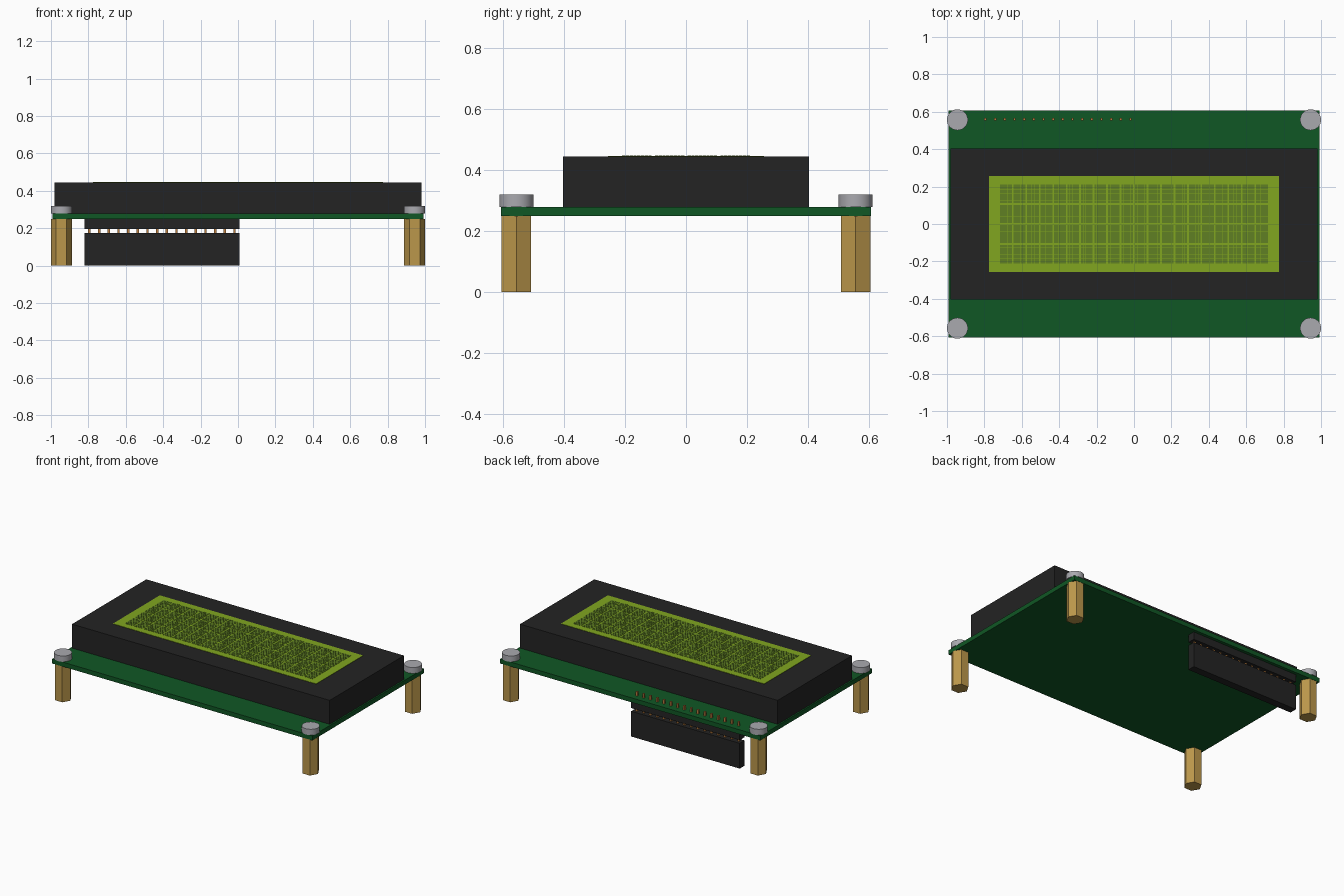
import bpy, bmesh, math
from mathutils import Matrix, Vector

cube = bpy.data.objects.get("Cube")
if cube:
    bpy.data.objects.remove(cube, do_unlink=True)


def material(name, rgb, roughness=0.6):
    m = bpy.data.materials.new(name)
    m.use_nodes = True
    bsdf = m.node_tree.nodes["Principled BSDF"]
    bsdf.inputs["Base Color"].default_value = (*rgb, 1)
    bsdf.inputs["Roughness"].default_value = roughness
    m.diffuse_color = (*rgb, 1)
    return m


BOARD = material("board green", (0.005, 0.095, 0.018))
BLACK = material("black plastic", (0.017, 0.017, 0.017))
LIME = material("screen lime", (0.22, 0.38, 0.014))
OLIVE = material("pixel olive", (0.115, 0.215, 0.017))
BRASS = material("brass", (0.50, 0.31, 0.07))
STEEL = material("steel", (0.40, 0.40, 0.43))
COPPER = material("pin copper", (0.50, 0.21, 0.05))


def add_box(bm, lo, hi):
    lo, hi = Vector(lo), Vector(hi)
    m = Matrix.Translation((lo + hi) / 2) @ Matrix.Diagonal((*(hi - lo), 1))
    bmesh.ops.create_cube(bm, size=1, matrix=m)


def finish(bm, name, mat):
    me = bpy.data.meshes.new(name)
    bm.to_mesh(me)
    bm.free()
    me.materials.append(mat)
    ob = bpy.data.objects.new(name, me)
    bpy.context.collection.objects.link(ob)
    return ob


def boxes(name, mat, *bounds):
    bm = bmesh.new()
    for lo, hi in bounds:
        add_box(bm, lo, hi)
    return finish(bm, name, mat)


def prism(name, mat, x, y, z0, z1, radius, sides, smooth=False):
    """Upright prism with a corner pointing along x."""
    bm = bmesh.new()
    m = Matrix.Translation((x, y, (z0 + z1) / 2)) @ Matrix.Rotation(math.pi / 2, 4, 'Z')
    bmesh.ops.create_cone(bm, cap_ends=True, segments=sides, radius1=radius,
                          radius2=radius, depth=z1 - z0, matrix=m)
    for f in bm.faces:
        f.smooth = smooth and len(f.verts) == 4
    return finish(bm, name, mat)


# Circuit board and display housing
Z_BOT, Z_TOP = 0.248, 0.279
boxes("circuit_board", BOARD, ((-0.992, -0.607, Z_BOT), (0.992, 0.607, Z_TOP)))
boxes("display_housing", BLACK, ((-0.982, -0.404, Z_TOP), (0.982, 0.404, 0.444)))
boxes("screen", LIME, ((-0.775, -0.256, 0.44), (0.775, 0.256, 0.4462)))

# Character cells: 20 columns by 4 rows, each 5 by 8 pixels
COLS, ROWS, PITCH_X, PITCH_Y = 20, 4, 0.0720, 0.1075
DOT_X, DOT_Y, GAP = 0.0127, 0.0123, 0.001
bm = bmesh.new()
for c in range(COLS):
    for r in range(ROWS):
        cx = (c - (COLS - 1) / 2) * PITCH_X
        cy = (r - (ROWS - 1) / 2) * PITCH_Y
        for i in range(5):
            for j in range(8):
                x = cx + (i - 2) * DOT_X
                y = cy + (j - 3.5) * DOT_Y
                hx, hy = (DOT_X - GAP) / 2, (DOT_Y - GAP) / 2
                add_box(bm, (x - hx, y - hy, 0.4455), (x + hx, y + hy, 0.4478))
finish(bm, "screen_pixels", OLIVE)

# Corner standoffs and screw heads
for sx, side in ((-1, "right"), (1, "left")):
    for sy, end in ((-1, "front"), (1, "back")):
        x, y = sx * 0.944, sy * 0.557
        prism(f"standoff_{end}_{side}", BRASS, x, y, 0, Z_BOT, 0.056, 6)
        prism(f"screw_head_{end}_{side}", STEEL, x, y, Z_TOP, 0.319, 0.056, 32, True)

# Pin header, socket and the sixteen pins joining them
HEAD_X0, PIN_PITCH, PINS, HEAD_Y = -0.82, 0.0517, 16, 0.56
HEAD_X1 = HEAD_X0 + PIN_PITCH * PINS
for name, z0, z1 in (("pin_header", 0.196, Z_BOT), ("pin_socket", 0.0, 0.174)):
    boxes(name, BLACK, ((HEAD_X0, HEAD_Y - 0.026, z0), (HEAD_X1, HEAD_Y + 0.026, z1)))
pins = []
for i in range(PINS):
    x = HEAD_X0 + (i + 0.5) * PIN_PITCH
    pins.append(((x - 0.0065, HEAD_Y - 0.0065, 0.15), (x + 0.0065, HEAD_Y + 0.0065, 0.308)))
boxes("header_pins", COPPER, *pins)
